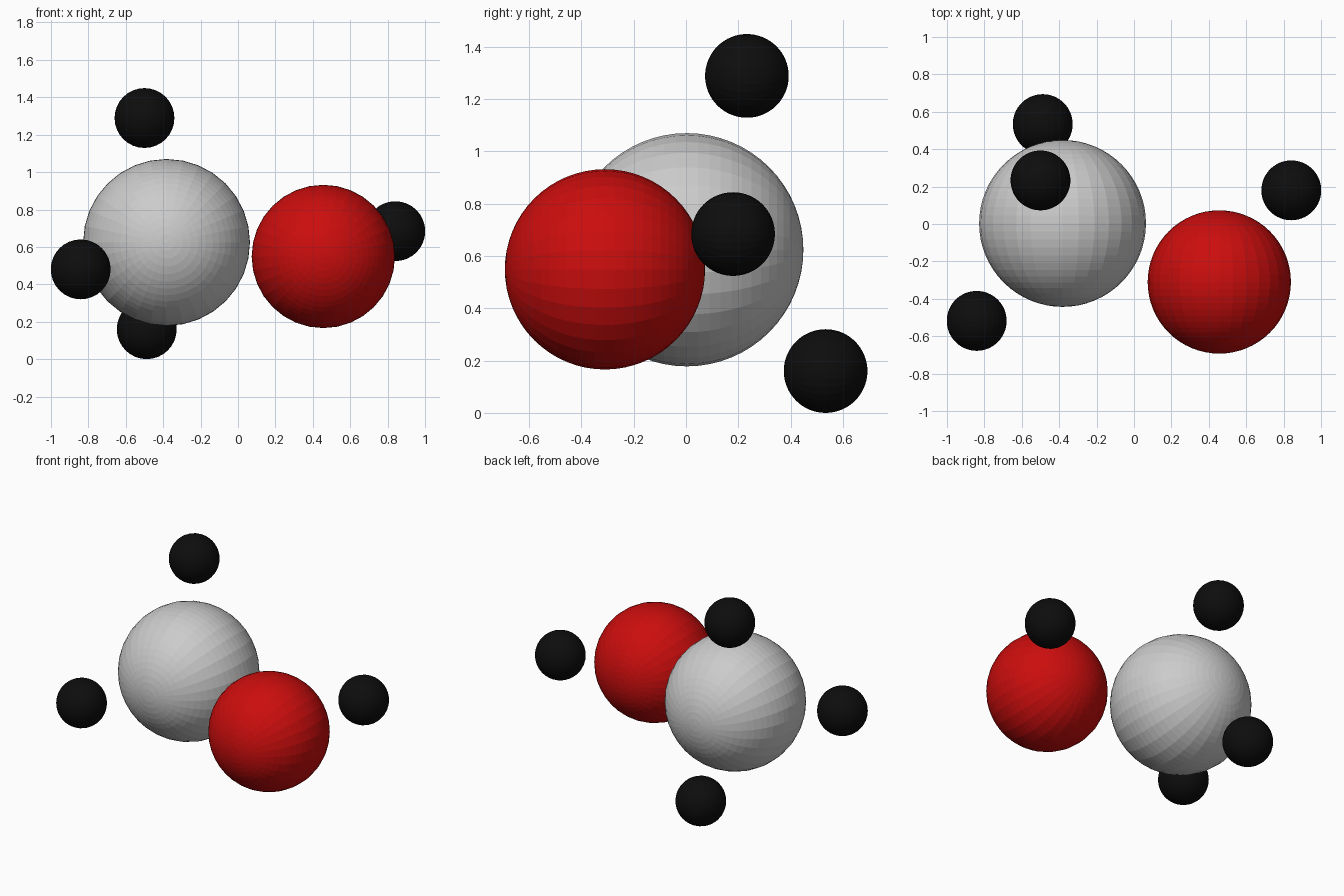
import bpy
from math import radians

if "Cube" in bpy.data.objects:
    bpy.data.objects.remove(bpy.data.objects["Cube"])


def material(name, color):
    mat = bpy.data.materials.new(name)
    mat.diffuse_color = color
    mat.use_nodes = True
    mat.node_tree.nodes["Principled BSDF"].inputs["Base Color"].default_value = mat.diffuse_color
    return mat


red = material("red", (0.6, 0.004, 0.004, 1))
black = material("black", (0.004, 0.004, 0.004, 1))


# Faceted ball with its poles along y
def atom(name, radius, center, mat=None):
    bpy.ops.mesh.primitive_uv_sphere_add(
        segments=32, ring_count=32, radius=radius,
        location=center, rotation=(radians(90), 0, 0))
    ob = bpy.context.object
    ob.name = name
    if mat:
        ob.data.materials.append(mat)


# Large atoms
atom("carbon_atom", 0.446, (-0.382, 0.003, 0.624))
atom("oxygen_atom", 0.383, (0.456, -0.31, 0.549), red)

# Four small atoms around them
hydrogens = [(-0.5, 0.233, 1.289), (-0.841, -0.518, 0.48),
             (-0.488, 0.534, 0.16), (0.841, 0.18, 0.684)]
for i, center in enumerate(hydrogens, 1):
    atom(f"hydrogen_atom_{i}", 0.16, center, black)
